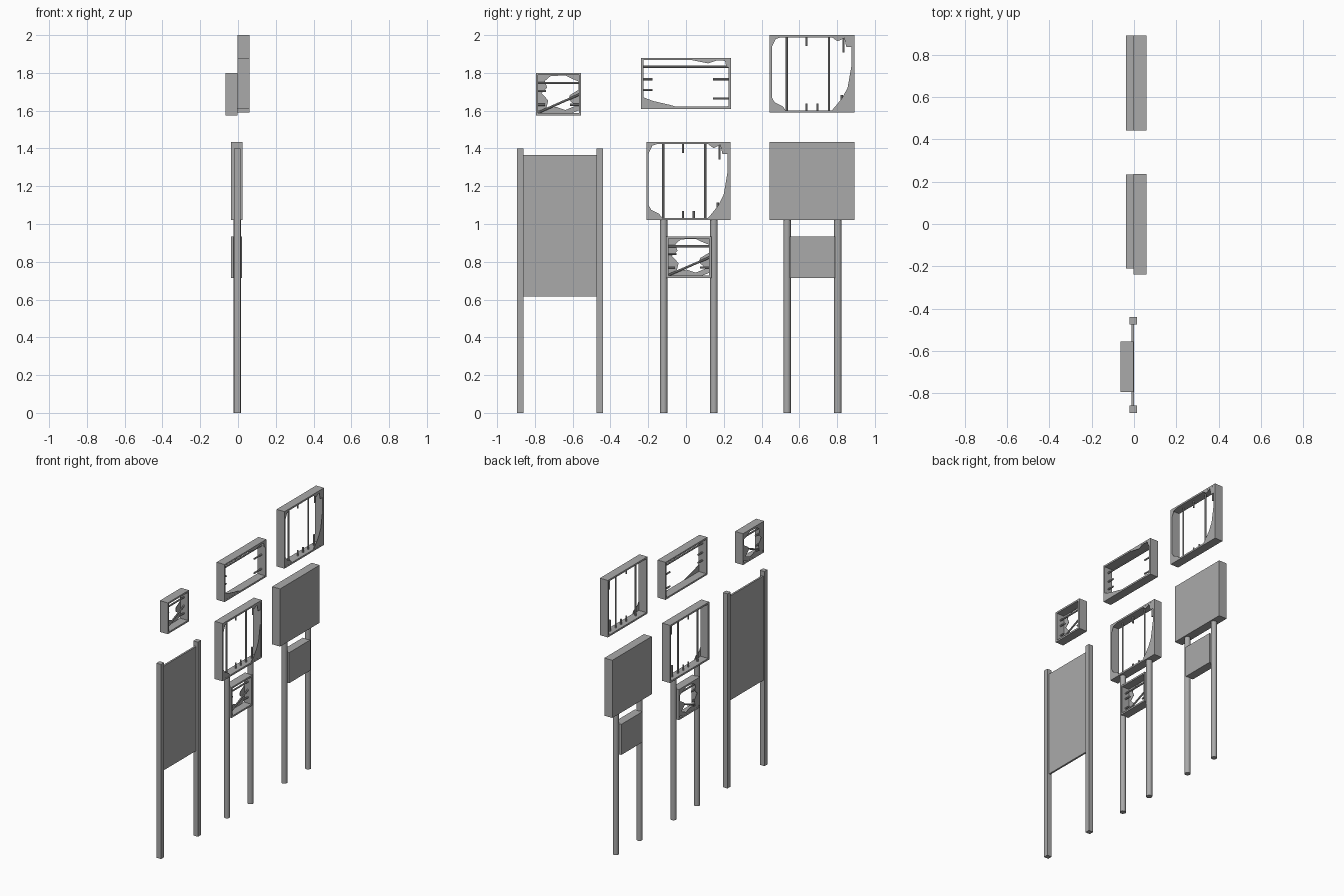
import bpy, bmesh
from mathutils import Vector

cube = bpy.data.objects.get("Cube")
if cube:
    bpy.data.objects.remove(cube, do_unlink=True)

grey = bpy.data.materials.new("plain grey")
grey.use_nodes = True
GREY = (0.4, 0.4, 0.4, 1)
grey.diffuse_color = GREY
grey.node_tree.nodes["Principled BSDF"].inputs["Base Color"].default_value = GREY


def finish(name, bm):
    bmesh.ops.recalc_face_normals(bm, faces=bm.faces)
    mesh = bpy.data.meshes.new(name)
    bm.to_mesh(mesh)
    bm.free()
    mesh.materials.append(grey)
    ob = bpy.data.objects.new(name, mesh)
    bpy.context.collection.objects.link(ob)
    return ob


def add_box(bm, x, y, z):
    """Box from three (low, high) ranges."""
    verts = bmesh.ops.create_cube(bm, size=1)["verts"]
    for v in verts:
        v.co = [(r[0] + r[1]) / 2 + c * (r[1] - r[0]) for c, r in zip(v.co, (x, y, z))]


def add_rod(bm, a, b, radius, sides=8):
    a, b = Vector(a), Vector(b)
    verts = bmesh.ops.create_cone(bm, cap_ends=True, segments=sides, radius1=radius,
                                  radius2=radius, depth=(b - a).length)["verts"]
    turn = Vector((0, 0, 1)).rotation_difference(b - a)
    for v in verts:
        v.co = turn @ v.co + (a + b) / 2


def box(name, x, y, z):
    bm = bmesh.new()
    add_box(bm, x, y, z)
    return finish(name, bm)


def post(name, y, top):
    bm = bmesh.new()
    add_rod(bm, (-0.005, y, 0), (-0.005, y, top), 0.02, 16)
    ob = finish(name, bm)
    for p in ob.data.polygons:
        p.use_smooth = len(p.vertices) == 4


def broken_box(name, x, y, z, sheet_x, hole, rods, wall=0.012):
    """Open case with a torn sheet on one side and bare rods inside."""
    cy, cz = sum(y) / 2, sum(z) / 2
    hy, hz = (y[1] - y[0]) / 2, (z[1] - z[0]) / 2

    # Case walls
    bm = bmesh.new()
    for s in (0, 1):
        yy = (y[0], y[0] + wall) if s == 0 else (y[1] - wall, y[1])
        zz = (z[0], z[0] + wall) if s == 0 else (z[1] - wall, z[1])
        add_box(bm, x, yy, z)
        add_box(bm, x, (y[0] + wall, y[1] - wall), zz)
    finish(name + "_case", bm)

    # Torn sheet: ring between the case edge and the hole
    bm = bmesh.new()
    inner, outer = [], []
    for u, v in hole:
        m = max(abs(u), abs(v))
        e = [c / m for c in (u, v)]
        if min(abs(e[0]), abs(e[1])) > 0.8:
            e = [1 if c > 0 else -1 for c in e]
        inner.append(bm.verts.new((sheet_x, cy + u * hy, cz + v * hz)))
        outer.append(bm.verts.new((sheet_x, cy + e[0] * (hy - 0.002), cz + e[1] * (hz - 0.002))))
    for i in range(len(hole)):
        bm.faces.new((inner[i - 1], inner[i], outer[i], outer[i - 1]))
    bmesh.ops.remove_doubles(bm, verts=bm.verts, dist=0.0005)
    sheet = finish(name + "_torn_sheet", bm)
    mod = sheet.modifiers.new("thickness", "SOLIDIFY")
    mod.thickness = 0.003
    mod.offset = 0

    # Rods and broken stubs
    bm = bmesh.new()
    mid = sum(x) / 2
    for u0, v0, u1, v1 in rods:
        add_rod(bm, (mid, cy + u0 * hy, cz + v0 * hz), (mid, cy + u1 * hy, cz + v1 * hz), 0.006)
    finish(name + "_rods", bm)


# Tear outlines and rods, in fractions of the half width and half height
large_hole = [(-.95, .69), (-.86, .9), (-.72, .95), (.46, .95), (.6, .84), (.76, .92),
              (.81, .69), (.93, .69), (.93, .22), (.84, -.35), (.72, -.61), (.55, -.84),
              (.46, -.95), (-.62, -.95), (-.69, -.84), (-.88, -.74), (-.95, -.61)]
large_rods = [(-.6, -.97, -.6, .97), (.4, -.97, .4, .97), (-.13, .97, -.13, .72),
              (.74, .97, .74, .55), (-.13, -.97, -.13, -.76), (.13, -.97, .13, -.76),
              (.7, -.97, .7, -.55)]
wide_hole = [(-.95, .92), (.1, .92), (.5, .78), (.7, .9), (.87, .88), (.9, .65), (.96, .6),
             (.96, -.9), (-.2, -.93), (-.35, -.85), (-.72, -.7), (-.95, -.55)]
wide_rods = [(-.97, .65, .97, .65), (-.97, .16, -.74, .16), (-.97, -.26, -.74, -.26),
             (.6, .16, .97, .16), (.6, -.6, .97, -.6)]
small_hole = [(-.6, .62), (-.35, .85), (.3, .88), (.6, .72), (.88, .6), (.88, .2), (.5, -.05),
              (.45, -.25), (.75, -.55), (.3, -.75), (-.1, -.6), (-.55, -.7), (-.45, -.3),
              (-.75, .05), (-.5, .3)]
small_rods = [(-.95, .52, .95, .52), (-.92, -.88, .95, 0), (-.95, .15, -.55, .15),
              (-.95, -.5, -.6, -.5), (.5, -.5, .95, -.5)]

# Board between two square posts
for side, y in (("right", (-.895, -.86)), ("left", (-.475, -.44))):
    box("square_post_" + side, (-.022, .014), y, (0, 1.4))
box("flat_board", (-.013, 0), (-.86, -.475), (.615, 1.365))

# Loose broken cases
broken_box("small_loose", (-.065, -.002), (-.795, -.555), (1.575, 1.8), -.063, small_hole, small_rods)
broken_box("wide_loose", (-.003, .06), (-.238, .237), (1.61, 1.88), .058, wide_hole, wide_rods)
broken_box("large_loose", (-.003, .06), (.443, .892), (1.59, 2), .058, large_hole, large_rods)

# Broken sign on round posts
broken_box("large_broken", (-.038, .025), (-.21, .235), (1.02, 1.435), .023, large_hole, large_rods)
broken_box("small_broken", (-.038, .022), (-.105, .135), (.715, .935), -.036, small_hole, small_rods)

# Intact sign on round posts
box("large_sign", (-.038, .025), (.443, .892), (1.02, 1.435))
box("small_sign", (-.038, .022), (.55, .79), (.715, .935))
for name, y in (("broken_sign_post_a", -.118), ("broken_sign_post_b", .148),
                ("sign_post_a", .535), ("sign_post_b", .804)):
    post(name, y, 1.02)
